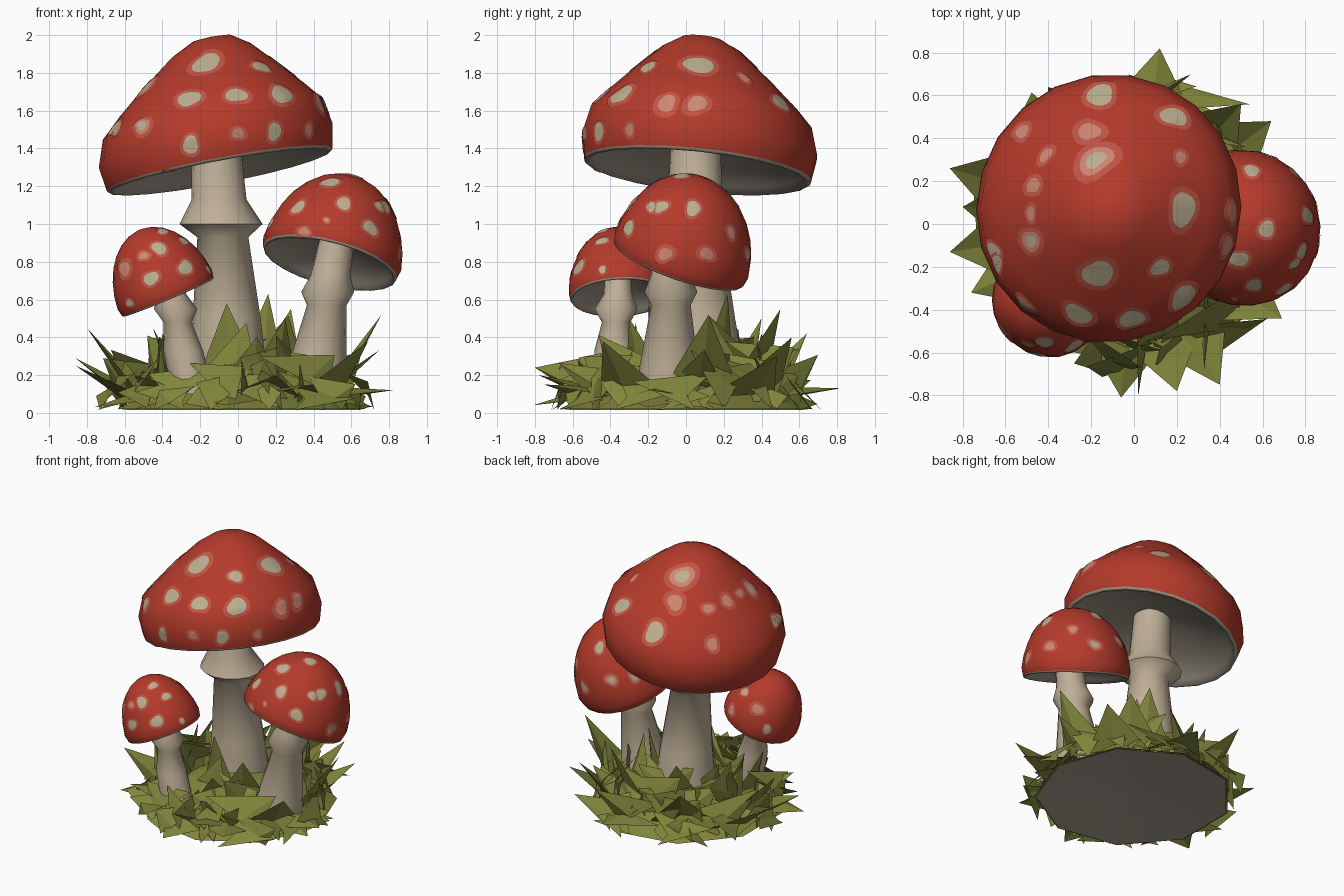
import bpy
import bmesh
import random
from math import sin, cos, pi, radians, sqrt
from mathutils import Vector, Matrix
from mathutils.bvhtree import BVHTree

random.seed(7)
cube = bpy.data.objects.get("Cube")
if cube:
    bpy.data.objects.remove(cube)


def material(name, *rgb):
    mat = bpy.data.materials.new(name)
    mat.use_nodes = True
    colour = (*rgb, 1)
    mat.diffuse_color = colour
    shader = mat.node_tree.nodes["Principled BSDF"]
    shader.inputs["Base Color"].default_value = colour
    shader.inputs["Roughness"].default_value = 0.9
    return mat


RED = material("cap red", .46, .043, .024)
HALO = material("faded red", .53, .09, .06)
PINK = material("pale pink", .61, .24, .17)
CREAM = material("spot cream", .5, .43, .28)
GILL = material("gill grey", .36, .32, .25)
STEM = material("stem beige", .52, .43, .31)
GRASS = material("grass green", .22, .24, .045)
SOIL = material("soil grey", .4, .35, .28)


def finish(bm, name, mats, smooth=True):
    mesh = bpy.data.meshes.new(name)
    bm.to_mesh(mesh)
    bm.free()
    for mat in mats:
        mesh.materials.append(mat)
    if smooth:
        mesh.shade_smooth()
        mesh.set_sharp_from_angle(angle=radians(65))
    obj = bpy.data.objects.new(name, mesh)
    bpy.context.collection.objects.link(obj)


def loft(bm, rings, sides, mat_rule=lambda i: 0):
    """Skin circular rings (x, y, z, radius) and close both ends."""
    loops = []
    for x, y, z, r in rings:
        loops.append([bm.verts.new((x + r * cos(2 * pi * k / sides),
                                    y + r * sin(2 * pi * k / sides), z))
                      for k in range(sides)])
    for i, (a, b) in enumerate(zip(loops, loops[1:])):
        for k in range(sides):
            j = (k + 1) % sides
            bm.faces.new((a[k], a[j], b[j], b[k])).material_index = mat_rule(i)
    bm.faces.new(loops[0]).material_index = mat_rule(0)
    bm.faces.new(loops[-1]).material_index = mat_rule(len(rings))
    bmesh.ops.recalc_face_normals(bm, faces=bm.faces)


# Ray origin and direction for placing spots from each side
SIDES = {
    "front": lambda a, b: ((a, -3, b), (0, 1, 0)),
    "back": lambda a, b: ((a, 3, b), (0, -1, 0)),
    "side": lambda a, b: ((3, a, b), (-1, 0, 0)),
    "top": lambda a, b: ((a, b, 3), (0, 0, -1)),
}
# Band edges and colours (0 cream, 1 pink, 2 faded red) for each spot kind
KINDS = {
    "cream": ((.5, 0), (1, 0), (1.4, 2)),
    "pink": ((.5, 1), (1, 1), (1.6, 2)),
    "mixed": ((.65, 0), (1.1, 1), (1.6, 2)),
}


def add_spot(bm, tree, side, kind, a, b, size):
    start, way = SIDES[side](a, b)
    hit, normal, _, _ = tree.ray_cast(Vector(start), Vector(way))
    if hit is None:
        return
    t = normal.orthogonal().normalized()
    u = normal.cross(t)
    count = 18
    p1, p2 = random.uniform(0, 6), random.uniform(0, 6)

    def on_cap(p):
        loc, n, _, _ = tree.find_nearest(p)
        return bm.verts.new(loc + n * .004)

    previous = None
    centre = on_cap(hit)
    for scale, colour in KINDS[kind]:
        ring = []
        for k in range(count):
            w = 2 * pi * k / count
            r = size * scale * (1 + .12 * sin(2 * w + p1) + .07 * sin(3 * w + p2))
            ring.append(on_cap(hit + t * r * cos(w) + u * r * sin(w)))
        for k in range(count):
            j = (k + 1) % count
            corners = ((previous[k], ring[k], ring[j], previous[j]) if previous
                       else (centre, ring[k], ring[j]))
            bm.faces.new(corners).material_index = colour
        previous = ring


def make_cap(name, centre, up, radius, height, outline, shear, spots):
    # Outer dome from the top down, a grey lip, then the hollow gill side
    hollow = ((.93, .0), (.88, .05), (.6, .15), (.3, .22), (.02, .25))
    rings = []
    for r, h in outline + hollow:
        s = h * h if (r, h) in outline else 0
        rings.append((shear[0] * s, shear[1] * s, h * height, r * radius))
    bm = bmesh.new()
    loft(bm, rings, 22, lambda i: int(i >= len(outline) - 2))
    turn = Vector((0, 0, 1)).rotation_difference(Vector(up)).to_matrix().to_4x4()
    bm.transform(Matrix.Translation(centre) @ turn)
    tree = BVHTree.FromBMesh(bm)
    finish(bm, name, (RED, GILL))
    # Thin painted spots that hug the dome
    bm = bmesh.new()
    for side, kind, places in spots:
        for a, b, size in places:
            add_spot(bm, tree, side, kind, a, b, size)
    finish(bm, name + "_spots", (CREAM, PINK, HALO))


def make_stem(name, rings):
    bm = bmesh.new()
    loft(bm, rings, 16)
    finish(bm, name, (STEM,))


# Caps
cone_dome = ((.02, 1), (.17, .985), (.34, .9), (.6, .7), (.79, .54),
             (.94, .4), (1, .2), (.965, .02), (.955, .005))
round_dome = tuple((sqrt(1 - t * t) + .01, t) for t in
                   (.999, .97, .9, .79, .65, .48, .3, .12)) + ((.975, .02), (.96, .0))

make_cap("large_cap", (-.095, .06, 1.275), (-.19, .105, 1), .63, .71, cone_dome, (.09, -.05), (
    ("front", "cream", ((-.17, 1.85, .075), (-.26, 1.66, .06), (-.01, 1.68, .055),
                        (.23, 1.69, .065), (-.25, 1.42, .045), (.19, 1.49, .045),
                        (.12, 1.83, .045), (-.64, 1.5, .04))),
    ("front", "mixed", ((-.51, 1.52, .045),)),
    ("front", "pink", ((0, 1.48, .03), (.37, 1.5, .03),
                       (-.36, 1.28, .025), (-.5, 1.77, .03))),
    ("side", "pink", ((-.1, 1.64, .05), (.06, 1.64, .05), (.31, 1.77, .03))),
    ("side", "cream", ((.07, 1.84, .075), (.5, 1.64, .06))),
    ("top", "cream", ((-.16, .6, .07), (-.65, -.13, .045))),
    ("top", "mixed", ((-.18, .3, .075), (-.48, -.08, .05))),
    ("top", "pink", ((-.21, .43, .055), (-.41, .32, .035), (-.47, .18, .04),
                     (-.52, .43, .04), (-.48, .05, .03))),
))
make_cap("medium_cap", (.485, -.04, .79), (.26, .35, 1), .375, .485, round_dome, (0, -.03), (
    ("front", "cream", ((.49, 1.22, .045), (.32, 1.09, .04), (.56, 1.11, .04),
                        (.7, .98, .04), (.17, 1.0, .03), (.75, 1.09, .03))),
    ("front", "pink", ((.35, .96, .03), (.47, 1.02, .015))),
    ("side", "cream", ((-.13, 1.09, .038), (.04, 1.08, .042))),
    ("side", "pink", ((.11, .84, .035), (.24, .95, .03), (-.11, .84, .035))),
    ("top", "cream", ((.55, .25, .04), (.62, -.02, .04))),
    ("back", "mixed", ((.4, .95, .035), (.62, .84, .035), (.27, .98, .03))),
))
make_cap("small_cap", (-.37, -.35, .61), (-.42, -.05, 1), .27, .39, round_dome, (0, 0), (
    ("front", "cream", ((-.4, .96, .03), (-.29, .91, .03), (-.42, .87, .038),
                        (-.28, .77, .04), (-.46, .71, .038), (-.16, .76, .02),
                        (-.57, .58, .025))),
    ("front", "pink", ((-.6, .76, .04), (-.5, .83, .025))),
    ("back", "pink", ((-.5, .8, .035), (-.3, .75, .03))),
    ("back", "cream", ((-.37, .88, .03), (-.57, .66, .03))),
))

# Stems with a flared collar
make_stem("large_stem", (
    (-.06, .1, .15, .22), (-.06, .08, .5, .18), (-.08, .06, .93, .135),
    (-.09, .06, 1.0, .22), (-.1, .05, 1.13, .145), (-.12, .05, 1.45, .13)))
make_stem("medium_stem", (
    (.4, -.09, .1, .17), (.42, -.09, .25, .155), (.47, -.08, .57, .105),
    (.475, -.08, .64, .14), (.49, -.08, .73, .105), (.53, -.07, .95, .09)))
make_stem("small_stem", (
    (-.24, -.38, .1, .11), (-.29, -.38, .33, .105), (-.32, -.37, .48, .075),
    (-.33, -.37, .55, .115), (-.35, -.36, .63, .075), (-.37, -.36, .73, .07)))

# Mound of turf above a shallow, open soil hollow
for label, mat, profile in (
        ("soil_underside", SOIL, ((.67, .015), (.35, .045), (.05, .06))),
        ("grass_mound", GRASS, ((.68, .02), (.52, .1), (.32, .2), (.1, .28)))):
    bm = bmesh.new()
    loft(bm, [(0, 0, z, r) for r, z in profile], 9)
    floor = [f for f in bm.faces if f.normal.z < -.9]
    bmesh.ops.delete(bm, geom=floor, context="FACES")
    finish(bm, label, (mat,))


# Grass made of broad folded blades
def blade(bm, base, tip, width):
    base, tip = Vector(base), Vector(tip)
    out = Vector((tip.x, tip.y, .4))
    along = tip - base
    across = along.cross(out).normalized() * width / 2
    lift = across.cross(along).normalized()
    lift *= .1 * width * (1 if lift.dot(out) > 0 else -1)
    left, right, middle = base - across, base + across, base + along * .25 + lift
    for p in (left, right, middle):
        p.z = max(p.z, .065 - .05 * min(1, p.xy.length / .67))
    l, r, t, m = (bm.verts.new(p) for p in (left, right, tip, middle))
    for tri in ((l, m, t), (m, r, t)):
        face = bm.faces.new(tri)
        face.normal_update()
        if face.normal.dot(out) < 0:
            face.normal_flip()


bm = bmesh.new()
# Tall outer points
for x, y, z in ((-.86, .26, .29), (-.8, .08, .45), (.12, .82, .13), (.64, .48, .3),
                (.5, .56, .4), (.76, .12, .52), (-.86, -.13, .25), (-.76, -.32, .03),
                (-.06, -.81, .04), (.2, -.78, .2), (.69, -.44, .38), (.4, -.75, .15),
                (.16, .22, .63), (-.4, .64, .42), (.82, -.2, .12), (.28, .5, .55),
                (.02, -.8, .24), (-.55, -.5, .2), (-.2, .4, .5), (-.06, -.2, .58),
                (.25, -.3, .5), (.1, -.45, .4), (-.45, -.05, .45), (.72, -.2, .03)):
    blade(bm, (x * .6, y * .6, .08), (x, y, z), .45)


def ring_of_blades(count, base_r, base_z, tip_r, tip_z, width, gap):
    """Scatter blades around the mound, leaving gaps at the two outer stems."""
    for k in range(count):
        a = 2 * pi * (k + random.random()) / count
        b = a + random.uniform(-.6, .6)
        r, q = random.uniform(*base_r), random.uniform(*tip_r)
        base = (r * cos(a), r * sin(a), random.uniform(*base_z))
        tip = (q * cos(b), q * sin(b), random.uniform(*tip_z))
        turns = [abs((w - s + pi) % (2 * pi) - pi) for w in (a, b) for s in (-.22, -2.13)]
        if min(turns) > gap:
            blade(bm, base, tip, random.uniform(*width))


ring_of_blades(30, (.55, .66), (.02, .05), (.62, .78), (.03, .2), (.3, .5), 0)
ring_of_blades(34, (.45, .6), (.05, .14), (.58, .76), (.16, .34), (.3, .55), .2)
ring_of_blades(28, (.36, .48), (.1, .2), (.42, .62), (.26, .42), (.3, .5), .3)
ring_of_blades(14, (.24, .34), (.18, .26), (.26, .42), (.4, .54), (.25, .45), .3)
finish(bm, "grass_blades", (GRASS,), smooth=False)
